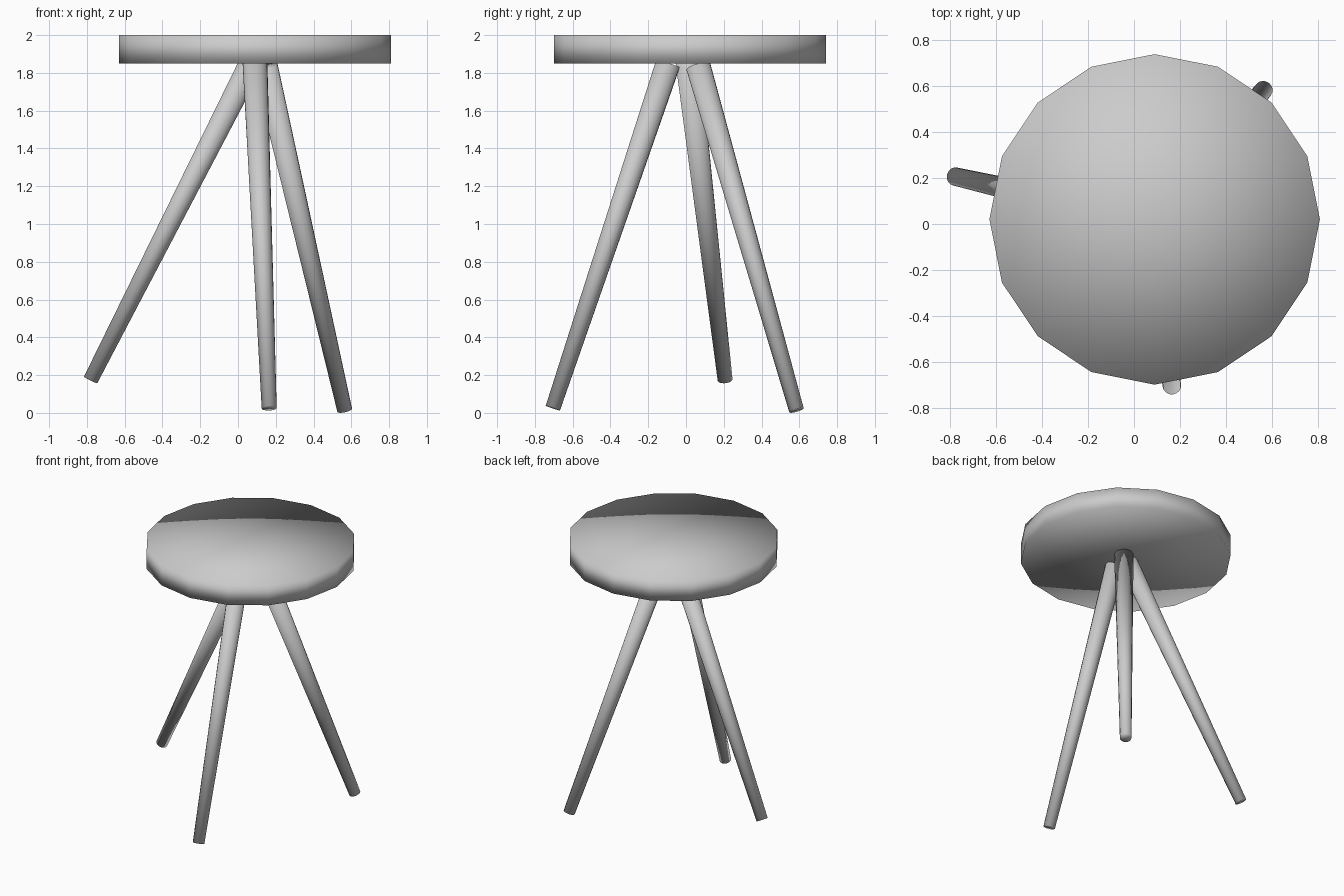
import bpy
from mathutils import Vector

if "Cube" in bpy.data.objects:
    bpy.data.objects.remove(bpy.data.objects["Cube"])


def tapered(name, bottom, top, r_bottom, r_top, sides):
    """Smooth-shaded cylinder or cone running between two points."""
    a, b = Vector(bottom), Vector(top)
    axis = b - a
    bpy.ops.mesh.primitive_cone_add(
        vertices=sides, radius1=r_bottom, radius2=r_top, depth=axis.length,
        end_fill_type='TRIFAN', location=(a + b) / 2,
        rotation=axis.to_track_quat('Z', 'Y').to_euler())
    obj = bpy.context.object
    obj.name = name
    bpy.ops.object.shade_smooth()
    return obj


# Round sixteen-sided seat
seat = tapered("seat", (0.09, 0.02, 1.85), (0.09, 0.02, 2.0), 0.72, 0.72, 16)

# Three splayed legs, thinner at the foot
legs = {
    "front_leg": ((0.165, -0.705, 0.025), (0.09, -0.095, 1.85)),
    "back_right_leg": ((0.565, 0.585, 0.014), (0.145, 0.065, 1.835)),
    "left_leg": ((-0.78, 0.207, 0.175), (0.075, 0.01, 1.86)),
}
for name, (foot, top) in legs.items():
    tapered(name, foot, top, 0.04, 0.066, 16)
